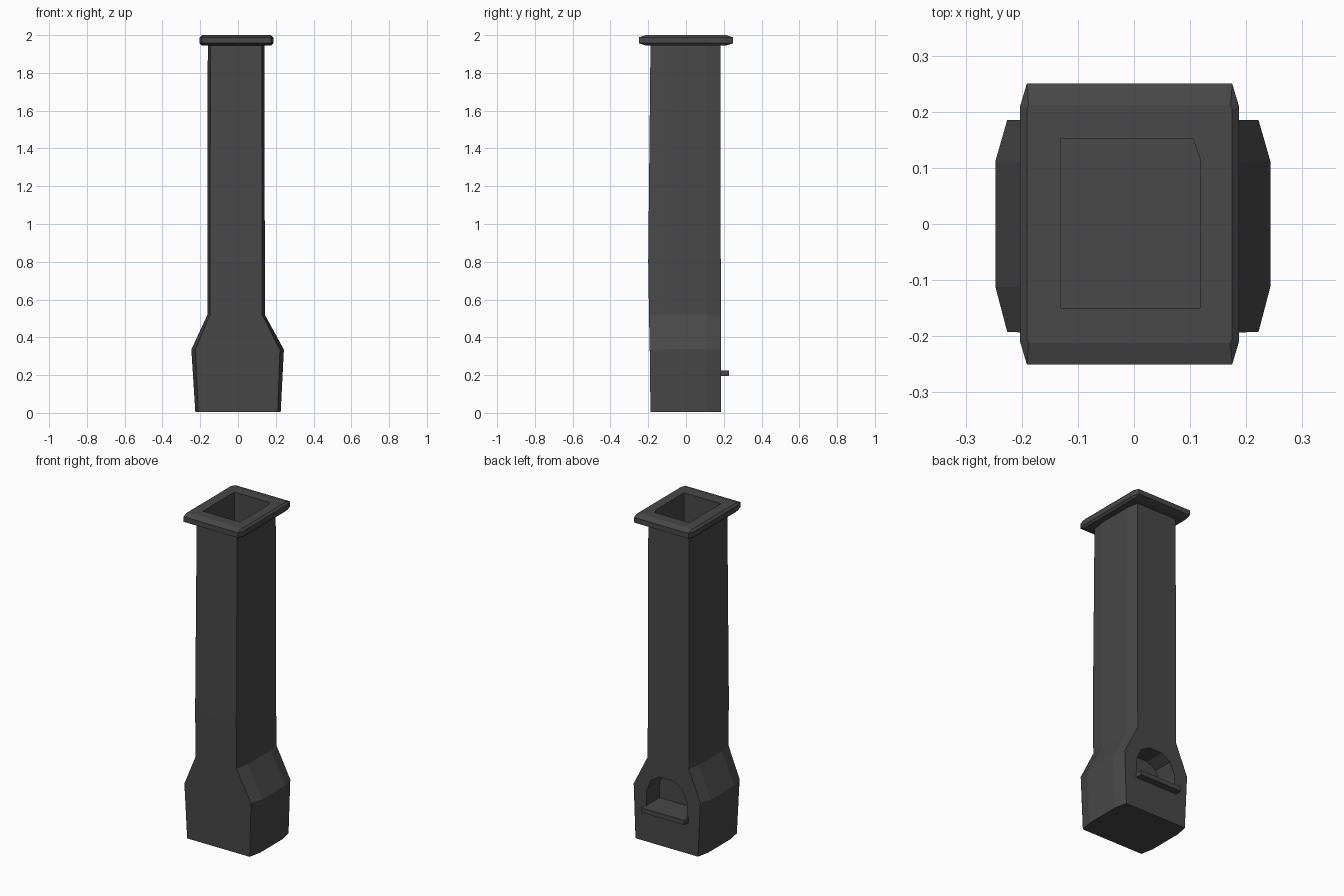
import bpy, bmesh

if "Cube" in bpy.data.objects:
    bpy.data.objects.remove(bpy.data.objects["Cube"])

mat = bpy.data.materials.new("dark_iron")
mat.diffuse_color = (0.065, 0.065, 0.065, 1)
mat.use_nodes = True
mat.node_tree.nodes["Principled BSDF"].inputs["Base Color"].default_value = mat.diffuse_color


def loft(name, rings):
    """Skin closed rings of equal point count and cap both ends."""
    bm = bmesh.new()
    loops = [[bm.verts.new(p) for p in r] for r in rings]
    n = len(rings[0])
    for a, b in zip(loops, loops[1:]):
        for i in range(n):
            j = (i + 1) % n
            bm.faces.new((a[i], a[j], b[j], b[i]))
    bm.faces.new(loops[0])
    bm.faces.new(loops[-1])
    bmesh.ops.recalc_face_normals(bm, faces=bm.faces)
    mesh = bpy.data.meshes.new(name)
    bm.to_mesh(mesh)
    bm.free()
    mesh.materials.append(mat)
    ob = bpy.data.objects.new(name, mesh)
    bpy.context.collection.objects.link(ob)
    return ob


def octagon(z, cx, xe, xs, yf, yb, ys):
    """Rectangle with chamfered corners: xe at front/back, xs at the sides."""
    return [(cx - xe, yf, z), (cx + xe, yf, z), (cx + xs, -ys, z), (cx + xs, ys, z),
            (cx + xe, yb, z), (cx - xe, yb, z), (cx - xs, ys, z), (cx - xs, -ys, z)]


def cut(ob, cutter):
    m = ob.modifiers.new("cut", 'BOOLEAN')
    m.operation = 'DIFFERENCE'
    m.solver = 'EXACT'
    m.object = cutter
    bpy.context.view_layer.objects.active = ob
    bpy.ops.object.modifier_apply(modifier=m.name)


# Chimney body: flared hearth narrowing into the stack
body = loft("chimney_body", [
    octagon(0.005, 0.0, 0.21, 0.226, -0.188, 0.185, 0.11),
    octagon(0.335, -0.002, 0.224, 0.245, -0.192, 0.185, 0.112),
    octagon(0.52, -0.01, 0.138, 0.152, -0.196, 0.185, 0.11),
    octagon(0.80, -0.01, 0.138, 0.152, -0.200, 0.184, 0.11),
    octagon(1.95, -0.01, 0.136, 0.150, -0.188, 0.182, 0.11)])

# Rim plate with bevelled edges
rim = loft("top_rim", [
    octagon(1.945, -0.008, 0.180, 0.183, -0.212, 0.212, 0.205),
    octagon(1.957, -0.008, 0.183, 0.195, -0.25, 0.25, 0.21),
    octagon(1.988, -0.008, 0.183, 0.195, -0.25, 0.25, 0.21),
    octagon(2.0, -0.008, 0.180, 0.183, -0.212, 0.212, 0.205)])

# Flue shaft cutter, one corner chamfered
flue = [(-0.13, -0.15), (0.118, -0.15), (0.118, 0.115), (0.105, 0.152), (-0.13, 0.152)]
flue_cutter = loft("flue_cutter", [[(x, y, z) for x, y in flue] for z in (0.5, 2.1)])

# Arched firebox cutter in the back face
half = [(0.135, 0.215), (0.135, 0.315), (0.105, 0.385), (0.045, 0.42)]
arch = half + [(-x, z) for x, z in reversed(half)]
arch_cutter = loft("arch_cutter", [[(x, y, z) for x, z in arch] for y in (0.06, 0.3)])

cut(body, flue_cutter)
cut(body, arch_cutter)
cut(rim, flue_cutter)
for c in (flue_cutter, arch_cutter):
    bpy.data.objects.remove(c, do_unlink=True)

# Hearth ledge projecting from the firebox
ledge = [(-0.147, 0.055), (0.14, 0.055), (0.14, 0.227), (-0.147, 0.227)]
loft("hearth_ledge", [[(x, y, z) for x, y in ledge] for z in (0.196, 0.224)])
